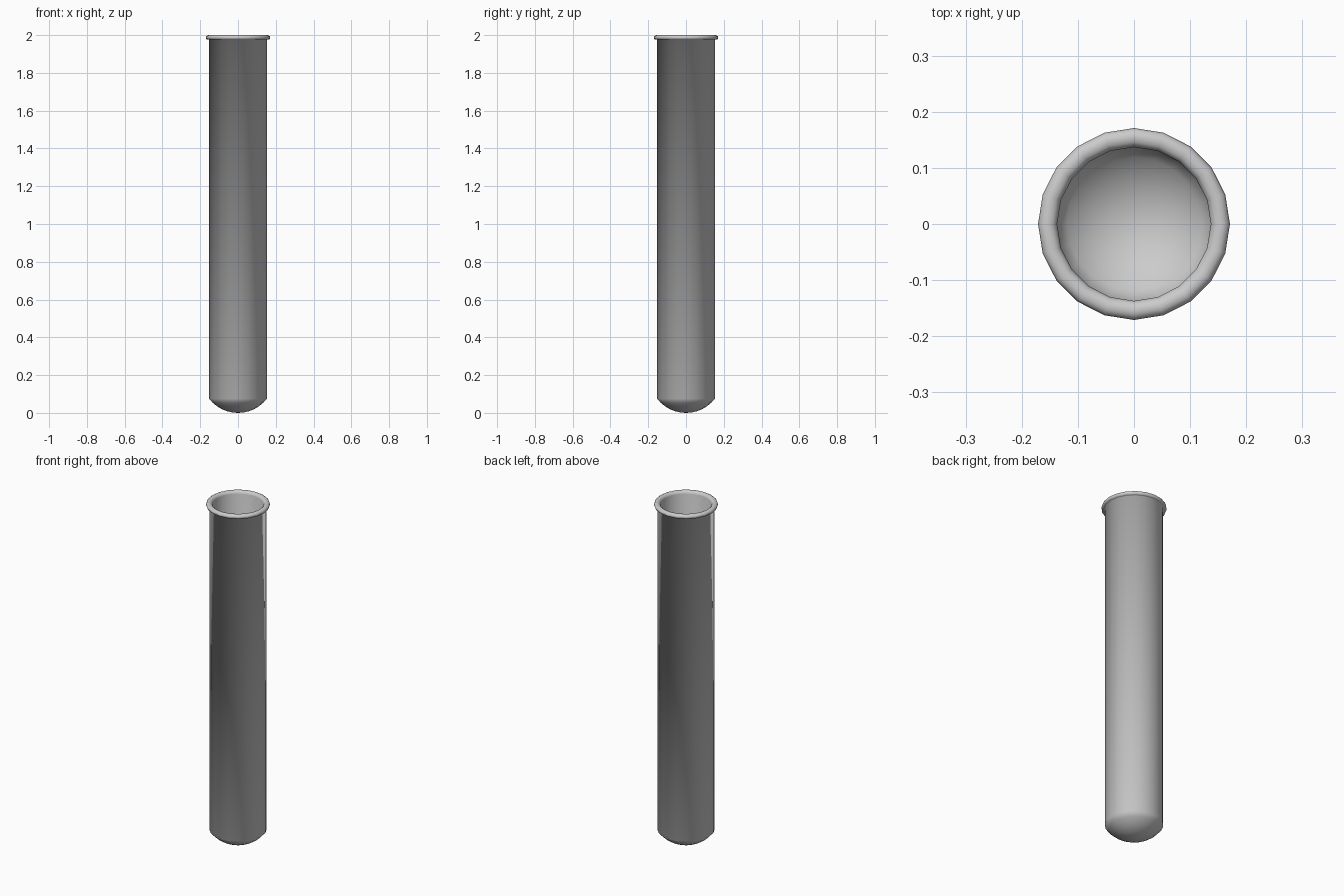
import bpy, bmesh, math

if "Cube" in bpy.data.objects:
    bpy.data.objects.remove(bpy.data.objects["Cube"])

SIDES = 20
R_OUT, R_IN = 0.153, 0.137
DOME = 0.075


def cap(radius, height, z0, steps=6):
    """Shallow spherical cap profile, from the axis out to the wall."""
    big = (radius ** 2 + height ** 2) / (2 * height)
    amax = math.asin(radius / big)
    return [(big * math.sin(amax * i / steps),
             z0 + big * (1 - math.cos(amax * i / steps)))
            for i in range(steps + 1)]


# Rounded lip, from under the outside, over the top, to the inner wall
lip = [(0.161, 1.976), (0.168, 1.979), (0.171, 1.987), (0.168, 1.995),
       (0.161, 1.999), (0.154, 2.0), (0.146, 1.998), (0.140, 1.993)]

# Closed wall profile: outer dome, wall, lip, inner wall, inner dome
outer = cap(R_OUT, DOME, 0.0)
inner = cap(R_IN, DOME - 0.006, 0.016)
profile = outer + [(R_OUT, 1.976)] + lip + [(R_IN, 1.984)] + inner[::-1]

# Revolve the profile around z
bm = bmesh.new()
verts = [bm.verts.new((r, 0, z)) for r, z in profile]
edges = [bm.edges.new(pair) for pair in zip(verts, verts[1:])]
bmesh.ops.spin(bm, geom=verts + edges, cent=(0, 0, 0), axis=(0, 0, 1),
               angle=math.tau, steps=SIDES, use_merge=False)
bmesh.ops.remove_doubles(bm, verts=bm.verts, dist=0.0005)
bmesh.ops.recalc_face_normals(bm, faces=bm.faces)
for f in bm.faces:
    f.smooth = True

mesh = bpy.data.meshes.new("test_tube")
bm.to_mesh(mesh)
bm.free()
tube = bpy.data.objects.new("test_tube", mesh)
bpy.context.collection.objects.link(tube)
